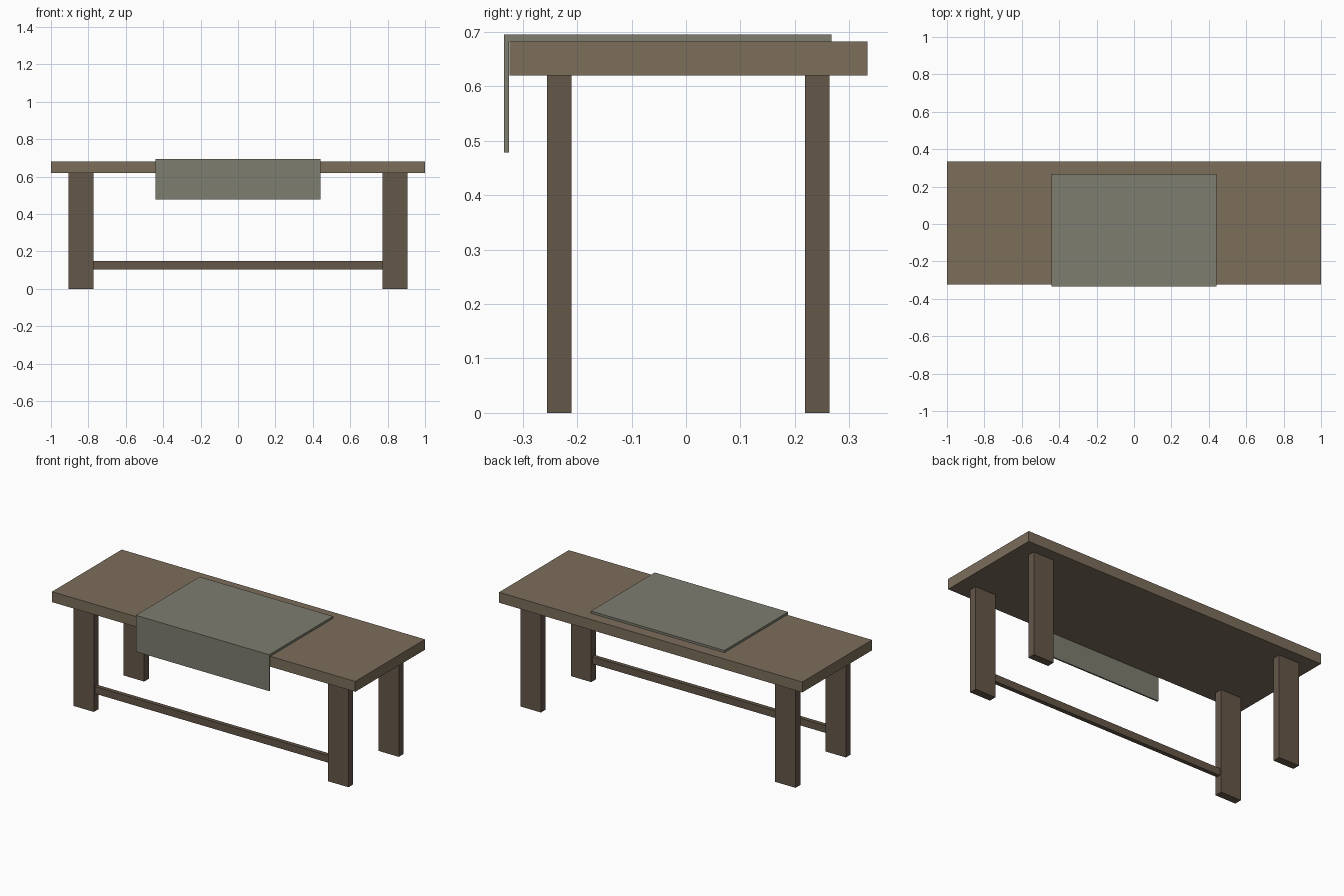
import bpy, bmesh

if "Cube" in bpy.data.objects:
    bpy.data.objects.remove(bpy.data.objects["Cube"])


def material(name, rgb):
    m = bpy.data.materials.new(name)
    m.diffuse_color = (*rgb, 1)
    m.use_nodes = True
    m.node_tree.nodes["Principled BSDF"].inputs["Base Color"].default_value = m.diffuse_color
    return m


top_wood = material("top_wood", (0.20, 0.155, 0.105))
leg_wood = material("leg_wood", (0.13, 0.095, 0.066))
cloth = material("cloth", (0.21, 0.205, 0.16))


def prism(name, profile, x0, x1, mat):
    """Extrude a (y, z) profile along x."""
    bm = bmesh.new()
    face = bm.faces.new([bm.verts.new((x0, y, z)) for y, z in profile])
    ext = bmesh.ops.extrude_face_region(bm, geom=[face])["geom"]
    bmesh.ops.translate(bm, vec=(x1 - x0, 0, 0),
                        verts=[v for v in ext if isinstance(v, bmesh.types.BMVert)])
    bmesh.ops.recalc_face_normals(bm, faces=bm.faces)
    mesh = bpy.data.meshes.new(name)
    bm.to_mesh(mesh)
    bm.free()
    mesh.materials.append(mat)
    obj = bpy.data.objects.new(name, mesh)
    bpy.context.collection.objects.link(obj)
    return obj


def box(name, x, y, z, mat):
    profile = [(y[0], z[0]), (y[1], z[0]), (y[1], z[1]), (y[0], z[1])]
    return prism(name, profile, x[0], x[1], mat)


# Table top
box("table_top", (-1, 1), (-0.324, 0.333), (0.62, 0.682), top_wood)

# Four plank legs
for depth, y in (("front", (-0.255, -0.21)), ("back", (0.219, 0.264))):
    for side, x in (("left", (-0.907, -0.772)), ("right", (0.772, 0.907))):
        box(f"{depth}_{side}_leg", x, y, (0, 0.62), leg_wood)

# Stretcher between the front legs
box("front_stretcher", (-0.772, 0.772), (-0.245, -0.22), (0.105, 0.148), leg_wood)

# Runner lying on the top and hanging over the front edge
prism("cloth_runner",
      [(0.267, 0.682), (0.267, 0.695), (-0.334, 0.695),
       (-0.334, 0.478), (-0.325, 0.478), (-0.325, 0.682)],
      -0.44, 0.44, cloth)
